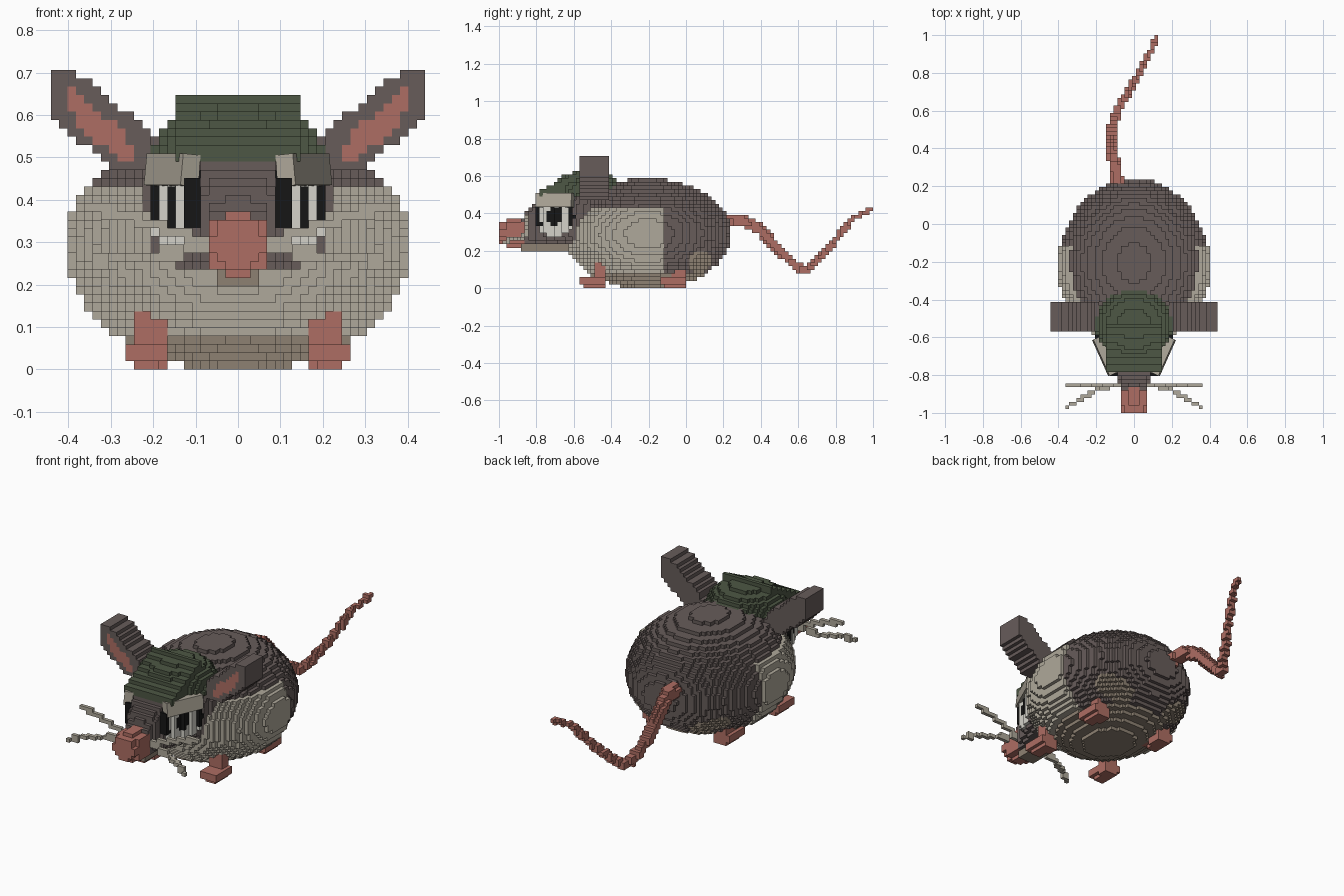
import bpy
import math
from mathutils import Vector

if "Cube" in bpy.data.objects:
    bpy.data.objects.remove(bpy.data.objects["Cube"])

V = 2 / 102  # edge length of one block
COLOURS = {
    "dark_fur": (0.135, 0.107, 0.102),
    "cream_fur": (0.43, 0.395, 0.325),
    "belly_brown": (0.27, 0.22, 0.17),
    "skin_pink": (0.42, 0.155, 0.125),
    "cap_green": (0.075, 0.095, 0.058),
    "eye_black": (0.008, 0.008, 0.008),
    "eye_white": (0.66, 0.65, 0.59),
}
MATS = {}
for name, rgb in COLOURS.items():
    mat = bpy.data.materials.new(name)
    mat.use_nodes = True
    mat.diffuse_color = (*rgb, 1)
    mat.node_tree.nodes["Principled BSDF"].inputs["Base Color"].default_value = (*rgb, 1)
    MATS[name] = mat
NAMES = list(COLOURS)

# Unit block faces: outward step and the four corners of each
FACES = []
for axis in range(3):
    for s in (-1, 1):
        corners = []
        for a, b in ((-1, -1), (1, -1), (1, 1), (-1, 1)):
            c = [0, 0, 0]
            c[axis], c[(axis + 1) % 3], c[(axis + 2) % 3] = s, a, b
            corners.append(tuple((q + 1) // 2 for q in c))
        step = tuple(s if q == axis else 0 for q in range(3))
        FACES.append((step, corners if s > 0 else corners[::-1]))

taken = set()


def blocks(name, low, high, rule):
    """Fill a box with blocks where rule(x, y, z) returns a colour name."""
    cells = {}
    (i0, i1), (j0, j1), (k0, k1) = (
        (math.floor(a / V), math.ceil(b / V) + 1) for a, b in zip(low, high))
    for i in range(i0, i1):
        for j in range(j0, j1):
            for k in range(max(k0, 0), k1):
                colour = rule(i * V, (j + 0.5) * V, (k + 0.5) * V)
                if colour and (i, j, k) not in taken:
                    cells[i, j, k] = colour
    taken.update(cells)
    index, faces, slots = {}, [], []
    for cell, colour in cells.items():
        for step, corners in FACES:
            if tuple(p + q for p, q in zip(cell, step)) in cells:
                continue
            faces.append([index.setdefault(tuple(p + q for p, q in zip(cell, c)), len(index))
                          for c in corners])
            slots.append(colour)
    mesh = bpy.data.meshes.new(name)
    mesh.from_pydata([((i - 0.5) * V, j * V, k * V) for i, j, k in index], [], faces)
    used = [n for n in NAMES if n in slots]
    for n in used:
        mesh.materials.append(MATS[n])
    for poly, colour in zip(mesh.polygons, slots):
        poly.material_index = used.index(colour)
    obj = bpy.data.objects.new(name, mesh)
    bpy.context.collection.objects.link(obj)
    return obj


def inside(poly, x, z):
    hit = False
    for (ax, az), (bx, bz) in zip(poly, poly[1:] + poly[:1]):
        if (az > z) != (bz > z) and x < ax + (z - az) * (bx - ax) / (bz - az):
            hit = not hit
    return hit


def rod(name, points, radii, colour):
    """Blocky tube along a path, tapering between two radii."""
    pts = [Vector(p) for p in points]
    n = len(pts) - 1

    def rule(x, y, z):
        p = Vector((x, y, z))
        for t in range(n):
            a, d = pts[t], pts[t + 1] - pts[t]
            u = min(1, max(0, (p - a).dot(d) / d.length_squared))
            r = radii[0] + (radii[1] - radii[0]) * (t + u) / n
            if (p - a - d * u).length < r:
                return colour
    pad = max(radii)
    blocks(name, [min(c) - pad for c in zip(*pts)], [max(c) + pad for c in zip(*pts)], rule)


def side(y):
    """Half width of the tapering face."""
    return 0.47 + 0.45 * y


# Eyes, set in the slanted sides of the face
def eye(x, y, z):
    r = math.hypot(y + 0.705, z - 0.385)
    if r < 0.107 and side(y) - 0.03 < abs(x) < side(y) + 0.008:
        if r < 0.047 or (r > 0.08 and z > 0.34):
            return "eye_black"
        return "eye_white"


blocks("eyes", (-0.23, -0.83, 0.25), (0.23, -0.57, 0.52), eye)


# Cap with a short peak
def cap(x, y, z):
    dome = (math.hypot(x / 0.205, (y + 0.53) / 0.195)) ** 2.6 + (abs(z - 0.49) / 0.135) ** 2.2
    peak = -0.78 < y < -0.53 and abs(x) < min(0.15, side(y) + 0.02) and z < 0.52 + (y + 0.78) * 0.5
    if z > 0.49 and (dome < 1 or peak):
        return "cap_green"


blocks("cap", (-0.22, -0.8, 0.48), (0.22, -0.32, 0.64), cap)


# Ears with pink inner faces
EAR = [(0.45, 0.70), (0.38, 0.70), (0.31, 0.64), (0.21, 0.565), (0.17, 0.47),
       (0.27, 0.46), (0.38, 0.54), (0.45, 0.61)]
INNER = [(0.40, 0.67), (0.40, 0.61), (0.35, 0.55), (0.29, 0.5), (0.24, 0.5),
         (0.26, 0.55), (0.32, 0.60)]


def ear(x, y, z):
    if -0.57 < y < -0.415 and inside(EAR, abs(x), z):
        return "skin_pink" if y < -0.55 and inside(INNER, abs(x), z) else "dark_fur"


blocks("ears", (-0.46, -0.59, 0.45), (0.46, -0.4, 0.7), ear)


# Feet: a short leg with a forward foot
def feet(name, heel):
    def rule(x, y, z):
        w, d = abs(x), heel - y
        leg = 0.165 < w < 0.245 and 0 < d < 0.07 and z < 0.14 and w > 0.165 + max(0, z - 0.1)
        foot = 0.165 < w < 0.265 and 0 < d < 0.14 and 0.02 < z < 0.06
        sole = 0.185 < w < 0.24 and 0.02 < d < 0.12 and z < 0.02
        if leg or foot or sole:
            return "skin_pink"
    blocks(name, (-0.28, heel - 0.16, 0), (0.28, heel, 0.15), rule)


feet("front_feet", -0.43)
feet("hind_feet", 0.0)


# Nose
def nose(x, y, z):
    if y < -0.87 and math.hypot(x, z - 0.295) < 0.078 - 0.015 * (y < -0.97):
        return "skin_pink"


blocks("nose", (-0.09, -1, 0.2), (0.09, -0.87, 0.39), nose)

# Whiskers
for label, s in (("left", 1), ("right", -1)):
    rod(label + "_upper_whisker",
        [(s * 0.07, -0.85, 0.3), (s * 0.2, -0.85, 0.34), (s * 0.36, -0.86, 0.39)],
        (0.013, 0.013), "cream_fur")
    rod(label + "_lower_whisker",
        [(s * 0.07, -0.85, 0.28), (s * 0.2, -0.88, 0.27), (s * 0.36, -0.97, 0.25)],
        (0.013, 0.013), "cream_fur")


# Face and snout, with a brown chin
def face(x, y, z):
    top = min(0.5, 0.37 + (y + 0.88) * 1.2)
    base = 0.235 if abs(x) > 0.05 else 0.2
    mid = (top + base) / 2
    shape = (abs(x) / (side(y) - 0.008)) ** 4 + (abs(z - mid) / (top - mid)) ** 6
    if -0.885 < y < -0.5 and shape < 1:
        return "belly_brown" if z < 0.24 else "dark_fur"


blocks("face", (-0.25, -0.9, 0.18), (0.25, -0.5, 0.52), face)


# Body with cream cheeks and flanks, dark back and brown belly
def body(x, y, z):
    haunch = math.hypot(y - 0.08, z - 0.13) < 0.065 and abs(x) > 0.1
    if haunch or z < 0.08:
        colour = "belly_brown"
    elif z > 0.435 or y > -0.12:
        colour = "dark_fur"
    else:
        colour = "cream_fur"
    wide = 0.408 if colour == "cream_fur" else 0.392
    if (x / wide) ** 2 + ((y + 0.205) / 0.445) ** 2 + ((z - 0.29) / 0.297) ** 2 < 1:
        return colour


blocks("body", (-0.42, -0.66, 0), (0.42, 0.25, 0.6), body)

# Tail
rod("tail", [(-0.08, 0.2, 0.35), (-0.1, 0.3, 0.365), (-0.12, 0.4, 0.31), (-0.12, 0.5, 0.2),
             (-0.09, 0.6, 0.11), (-0.06, 0.65, 0.1), (-0.03, 0.7, 0.14), (0.03, 0.8, 0.26),
             (0.08, 0.9, 0.38), (0.12, 0.99, 0.425)], (0.034, 0.015), "skin_pink")

# Brows: smooth slabs following the slant of the face
for label, s in (("left", 1), ("right", -1)):
    bpy.ops.mesh.primitive_cube_add(size=1, location=(s * 0.155, -0.7, 0.47))
    brow = bpy.context.object
    brow.name = label + "_brow"
    brow.scale = (0.045, 0.21, 0.075)
    brow.rotation_euler = (0, s * -0.1, s * -math.atan(0.45))
    brow.data.materials.append(MATS["cream_fur"])
